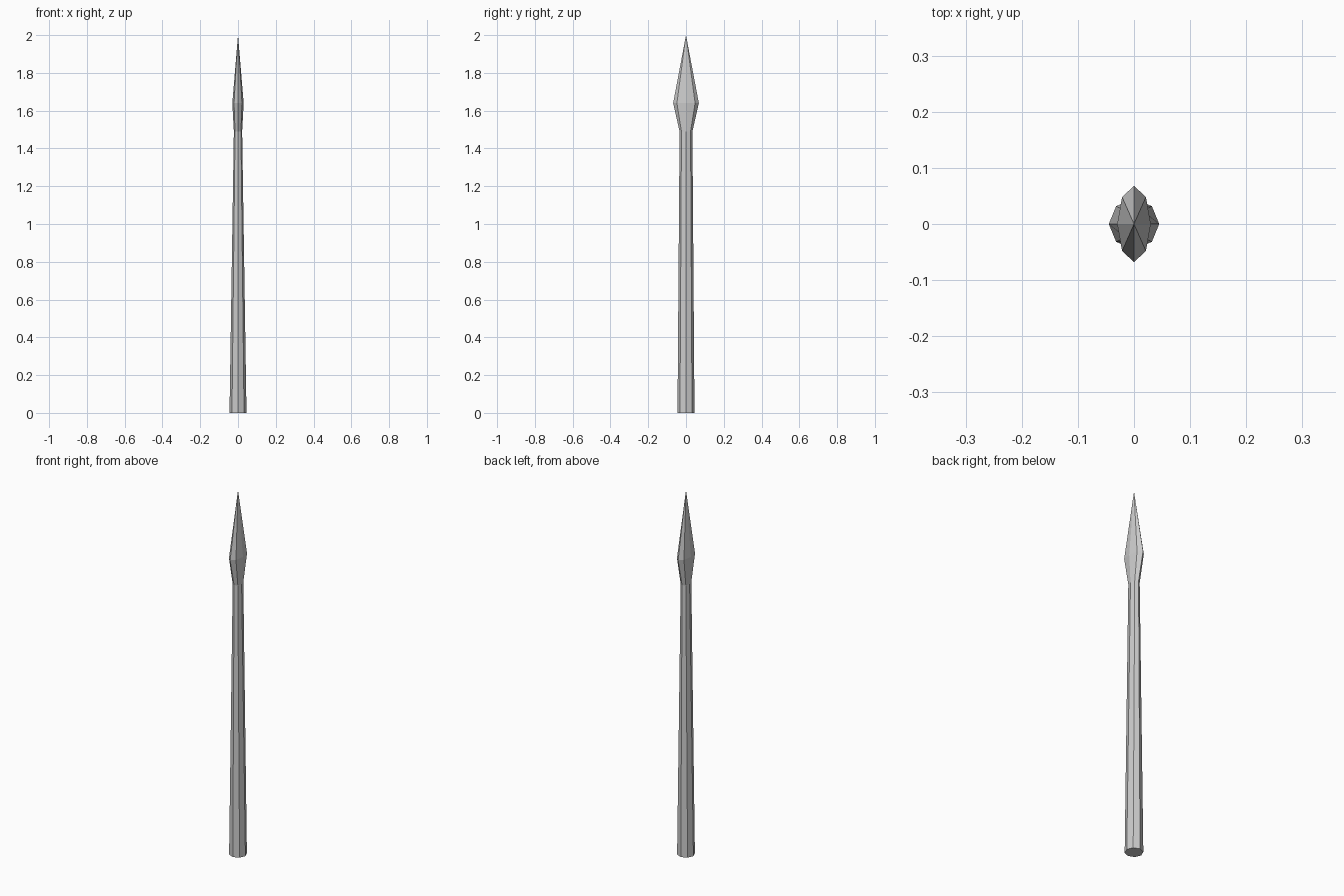
import bpy, bmesh
from math import cos, sin, pi

if "Cube" in bpy.data.objects:
    bpy.data.objects.remove(bpy.data.objects["Cube"])

SIDES = 8


def loft(name, rings, cap_bottom=False, tip=None):
    """Skin elliptical rings (z, x radius, y radius), optionally closing to a tip."""
    bm = bmesh.new()
    loops = [[bm.verts.new((rx * cos(2 * pi * i / SIDES), ry * sin(2 * pi * i / SIDES), z))
              for i in range(SIDES)] for z, rx, ry in rings]
    for a, b in zip(loops, loops[1:]):
        for i in range(SIDES):
            j = (i + 1) % SIDES
            bm.faces.new((a[i], a[j], b[j], b[i]))
    if cap_bottom:
        bm.faces.new(loops[0][::-1])
    if tip is not None:
        point = bm.verts.new((0, 0, tip))
        for i in range(SIDES):
            bm.faces.new((loops[-1][i], loops[-1][(i + 1) % SIDES], point))
    mesh = bpy.data.meshes.new(name)
    bm.to_mesh(mesh)
    bm.free()
    obj = bpy.data.objects.new(name, mesh)
    bpy.context.collection.objects.link(obj)
    return obj


# Shaft and head share the neck ring
neck = (1.49, 0.022, 0.034)
loft("shaft", [(0, 0.045, 0.045), neck], cap_bottom=True)
loft("spear_head", [neck, (1.64, 0.03, 0.068)], tip=2.0)
